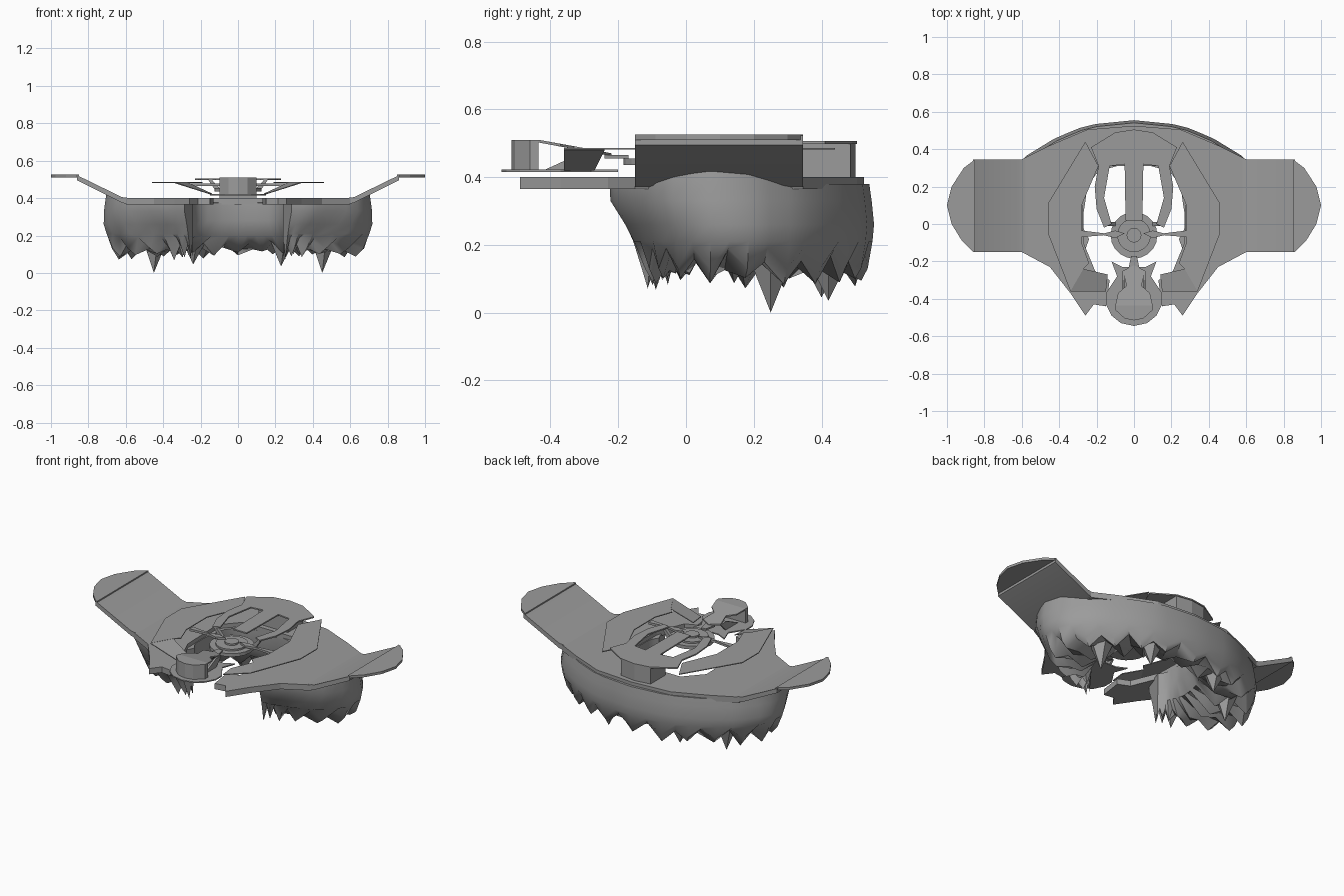
import bpy, bmesh, math, random
from mathutils import Vector

random.seed(4)
if "Cube" in bpy.data.objects:
    bpy.data.objects.remove(bpy.data.objects["Cube"])

grey = bpy.data.materials.new("stone_grey")
grey.use_nodes = True
colour = (0.33, 0.33, 0.33, 1)
grey.diffuse_color = colour
grey.node_tree.nodes["Principled BSDF"].inputs["Base Color"].default_value = colour


def finish(name, bm, mirror=True, smooth=0):
    """Mirror across x, weld the seam and make the object."""
    if mirror:
        copy = bmesh.ops.duplicate(bm, geom=bm.verts[:] + bm.edges[:] + bm.faces[:])["geom"]
        for v in copy:
            if isinstance(v, bmesh.types.BMVert):
                v.co.x = -v.co.x
        seam = [f for f in bm.faces if all(abs(v.co.x) < 1e-5 for v in f.verts)]
        bmesh.ops.delete(bm, geom=seam, context='FACES')
        bmesh.ops.remove_doubles(bm, verts=bm.verts[:], dist=1e-5)
    bmesh.ops.recalc_face_normals(bm, faces=bm.faces[:])
    mesh = bpy.data.meshes.new(name)
    bm.to_mesh(mesh)
    bm.free()
    mesh.materials.append(grey)
    ob = bpy.data.objects.new(name, mesh)
    bpy.context.collection.objects.link(ob)
    if smooth:
        bpy.ops.object.select_all(action='DESELECT')
        ob.select_set(True)
        bpy.context.view_layer.objects.active = ob
        bpy.ops.object.shade_smooth_by_angle(angle=math.radians(smooth))


def extrude(name, points, depth, mirror=True, smooth=0):
    """Extrude a flat outline of 3D points along the depth vector."""
    bm = bmesh.new()
    face = bm.faces.new([bm.verts.new(p) for p in points])
    top = bmesh.ops.extrude_face_region(bm, geom=[face], use_keep_orig=True)["geom"]
    bmesh.ops.translate(bm, vec=depth, verts=[g for g in top if isinstance(g, bmesh.types.BMVert)])
    finish(name, bm, mirror, smooth)


def slab(name, outline, z0, z1, mirror=True):
    extrude(name, [(x, y, z0) for x, y in outline], (0, 0, z1 - z0), mirror)


def disc(name, radius, y, z0, z1, sides):
    ring = [(radius * math.cos(a), y + radius * math.sin(a))
            for a in (2 * math.pi * i / sides for i in range(sides))]
    slab(name, ring, z0, z1, False)


# Main deck: a horseshoe with two pointed prows
slab("deck", [(0, .525), (.25, .505), (.45, .42), (.6, .345), (.6, -.15), (.45, -.23),
              (.34, -.37), (.26, -.49), (.215, -.43), (.15, -.44), (.13, -.3),
              (.2, -.27), (.27, -.1), (.28, .2), (.18, .31), (0, .31)], .365, .4)

# Rising wings with flat rounded tips
extrude("wings", [(.58, -.15, .4), (.62, -.15, .405), (.86, -.15, .522),
                  (.86, -.15, .495), (.62, -.15, .375), (.58, -.15, .365)],
        (0, .495, 0), smooth=40)
slab("wing_tips", [(.85, .345), (.91, .3), (.975, .2), (1, .1), (.975, 0),
                   (.92, -.09), (.86, -.15), (.85, -.15)], .51, .525)

# Rock below: outer point, inner point and taper around half the horseshoe
STATIONS = [((0, .555), (0, .32), 0), ((.25, .53), (.1, .31), 0),
            ((.42, .46), (.2, .27), 0), ((.6, .35), (.25, .2), 0),
            ((.71, .2), (.26, .12), 0), ((.735, .06), (.27, .06), .05),
            ((.68, -.08), (.27, .02), .17), ((.53, -.175), (.27, -.02), .32),
            ((.4, -.24), (.26, -.05), .45), ((.29, -.22), (.24, -.08), .45)]


def station(u):
    i = min(int(u), len(STATIONS) - 2)
    f = u - i
    a, b = STATIONS[i], STATIONS[i + 1]
    mix = lambda p, q: Vector(p).lerp(Vector(q), f)
    return mix(a[0], b[0]), mix(a[1], b[1]), a[2] * (1 - f) + b[2] * f


def rock_section(u, tooth):
    """One slice: outer wall, toothed bottom and inner wall."""
    o, i, taper = station(abs(u))
    rim = max(0, o.x - .61) * .3
    jag = random.uniform(-.02, .02)
    # position from outer to inner, taper strength, height
    rows = [(.06, 0, .38 + rim), (.03, .1, .33), (0, .7, .26), (.02, 1, .21),
            (.08, 1.35, .13 if tooth else .19),
            (.16, 1.6, .085 + jag if tooth else .165 + jag),
            (.38, 1.7, .14 - jag), (.62, 1.75, .1 + jag if tooth else .16),
            (.9, 1.8, .2), (1, 1, .28), (1, 1, .375), (.3, 0, .38)]
    side = -1 if u < 0 else 1
    out = []
    for base, pull, z in rows:
        p = o.lerp(i, 1 - (1 - base) * (1 - taper * pull))
        out.append((p.x * side, p.y, z))
    return out


bm = bmesh.new()
STEPS = 22
slices = []
for n in range(-STEPS, STEPS + 1):
    u = n / STEPS * (len(STATIONS) - 1)
    slices.append([bm.verts.new(p) for p in rock_section(u, n % 2 == 0)])
for a, b in zip(slices, slices[1:]):
    for k in range(len(a)):
        j = (k + 1) % len(a)
        bm.faces.new((a[k], a[j], b[j], b[k]))
bm.faces.new(slices[0])
bm.faces.new(slices[-1])
# Long hanging spikes at the lowest points of the rock
for x, y, z in [(.45, .25, 0), (-.45, .25, 0), (.23, .42, .035), (-.24, .4, .045)]:
    base = [bm.verts.new((x + .07 * math.cos(t), y + .07 * math.sin(t), .17))
            for t in (0, 1.3, 2.5, 3.8, 5)]
    tip = bm.verts.new((x, y, z))
    for k in range(5):
        bm.faces.new((base[k], base[(k + 1) % 5], tip))
finish("rock_base", bm, False, 45)

# Thin raised terrace over the deck with sloping front flaps
slab("terrace", [(.26, .44), (.46, .11), (.46, -.05), (.34, -.36), (.27, -.24),
                 (.24, -.21), (.28, -.1), (.28, .1), (.19, .31)], .481, .486)
extrude("terrace_flaps", [(.34, -.36, .48), (.27, -.24, .48), (.14, -.27, .42),
                          (.15, -.36, .42)], (0, 0, .005))

# Rear arch with side arms and a central walkway, carried by a block
slab("rear_arch", [(0, .505), (.1, .49), (.23, .41), (.19, .31), (.21, .2), (.2, .08),
                   (.16, -.02), (.12, 0), (.16, .14), (.13, .31), (.05, .32),
                   (.045, .02), (0, .02)], .498, .506)
slab("rear_block", [(0, .5), (.1, .485), (.1, .34), (0, .34)], .39, .5)

# Central round dais with hub, spokes and supports
disc("dais", .125, -.06, .435, .455, 20)
disc("dais_step", .09, -.06, .455, .465, 20)
disc("dais_hub", .04, -.06, .465, .475, 12)
slab("spokes", [(.05, -.05), (.1, -.035), (.16, -.05), (.28, -.035), (.28, -.07),
                (.16, -.06), (.1, -.075)], .465, .478)
extrude("arm_braces", [(.1, -.01, .455), (.14, -.01, .498), (.16, -.01, .498),
                       (.12, -.01, .44)], (0, .02, 0))

# Front landing with a half octagon tower and a sloping roof
slab("front_landing", [(0, -.545), (.07, -.53), (.12, -.49), (.15, -.43), (.15, -.37),
                       (.09, -.28), (.12, -.2), (.06, -.23), (0, -.23)], .415, .422)
slab("front_tower", [(0, -.515), (.05, -.505), (.1, -.46), (.1, -.435), (0, -.435)], .42, .51)
extrude("tower_roof", [(0, -.435, .502), (.1, -.435, .502), (.085, -.37, .49),
                       (.04, -.33, .483), (.06, -.25, .468), (0, -.22, .462)], (0, 0, .008))
extrude("roof_struts", [(.05, -.42, .42), (.05, -.3, .475), (.05, -.25, .47),
                        (.05, -.3, .42)], (.012, 0, 0))
slab("front_link", [(0, -.24), (.03, -.24), (.015, -.17), (0, -.17)], .455, .465)
